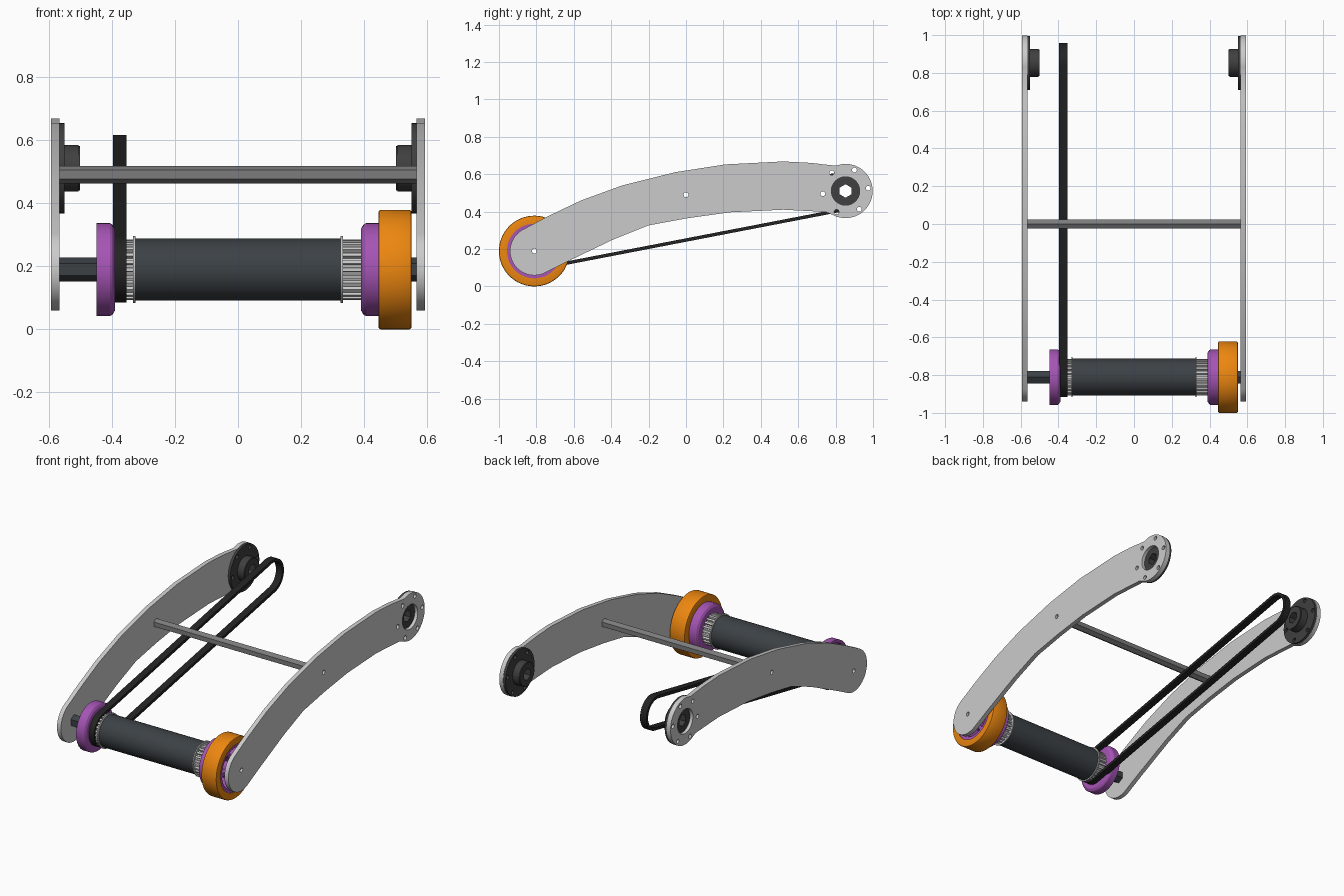
import bpy, bmesh
from math import sin, cos, pi, radians, atan2
from mathutils import Matrix

if "Cube" in bpy.data.objects:
    bpy.data.objects.remove(bpy.data.objects["Cube"])

AXLE = (-0.811, 0.189)    # roller axis (y, z)
PIVOT = (0.853, 0.51)     # bearing axis (y, z)
BAR = (0.0, 0.49)         # cross bar axis (y, z)


def material(name, rgb):
    m = bpy.data.materials.new(name)
    m.diffuse_color = (*rgb, 1)
    m.use_nodes = True
    m.node_tree.nodes["Principled BSDF"].inputs["Base Color"].default_value = m.diffuse_color
    return m


PURPLE = material("purple", (0.38, 0.09, 0.46))
ORANGE = material("orange", (0.84, 0.24, 0.005))
SLATE = material("slate", (0.045, 0.053, 0.06))
BLACK = material("black", (0.017, 0.017, 0.017))
DARK = material("dark_grey", (0.05, 0.05, 0.05))
STEEL = material("steel", (0.2, 0.2, 0.2))


def arc(c, r, a0, a1, n):
    """n+1 points along an arc, angles in degrees."""
    return [(c[0] + r * cos(radians(a0 + (a1 - a0) * i / n)),
             c[1] + r * sin(radians(a0 + (a1 - a0) * i / n))) for i in range(n + 1)]


def ring(c, r, n=32, start=0):
    return arc(c, r, start, start + 360, n)[:-1]


def finish(name, bm, mat):
    bmesh.ops.remove_doubles(bm, verts=bm.verts, dist=1e-5)
    bmesh.ops.recalc_face_normals(bm, faces=bm.faces)
    me = bpy.data.meshes.new(name)
    bm.to_mesh(me)
    bm.free()
    if mat:
        me.materials.append(mat)
    ob = bpy.data.objects.new(name, me)
    bpy.context.collection.objects.link(ob)
    return ob


def extrude(name, x0, x1, loops, mat=None):
    """Fill closed (y, z) loops, inner ones as holes, from x0 to x1."""
    cu = bpy.data.curves.new(name, 'CURVE')
    cu.dimensions = '2D'
    cu.fill_mode = 'BOTH'
    cu.extrude = abs(x1 - x0) / 2
    for pts in loops:
        s = cu.splines.new('POLY')
        s.points.add(len(pts) - 1)
        for p, (y, z) in zip(s.points, pts):
            p.co = (y, z, 0, 1)
        s.use_cyclic_u = True
    tmp = bpy.data.objects.new("tmp", cu)
    bpy.context.collection.objects.link(tmp)
    me = bpy.data.meshes.new_from_object(tmp)
    bm = bmesh.new()
    bm.from_mesh(me)
    bpy.data.objects.remove(tmp)
    bpy.data.curves.remove(cu)
    bpy.data.meshes.remove(me)
    bm.transform(Matrix(((0, 0, 1, (x0 + x1) / 2), (1, 0, 0, 0), (0, 1, 0, 0), (0, 0, 0, 1))))
    return finish(name, bm, mat)


def lathe(name, profile, c, mat=None, n=64):
    """Spin a closed (x, radius) profile about the x axis through c."""
    bm = bmesh.new()
    rows = [[bm.verts.new((x, c[0] + r * cos(2 * pi * i / n), c[1] + r * sin(2 * pi * i / n)))
             for x, r in profile] for i in range(n)]
    k = len(profile)
    for i in range(n):
        a, b = rows[i], rows[(i + 1) % n]
        for j in range(k):
            bm.faces.new((a[j], a[(j + 1) % k], b[(j + 1) % k], b[j]))
    return finish(name, bm, mat)


# Curved side plate outline
upper = [(0.80, 0.645), (0.67, 0.66), (0.52, 0.668), (0.21, 0.652), (-0.06, 0.61),
         (-0.34, 0.54), (-0.56, 0.46), (-0.74, 0.374)]
lower = [(-0.64, 0.13), (-0.39, 0.25), (-0.2, 0.326), (0.005, 0.364), (0.235, 0.396),
         (0.52, 0.41), (0.67, 0.402), (0.75, 0.397)]
outline = (upper + arc(AXLE, 0.13, 120, 298, 24) + lower
           + arc(PIVOT, 0.145, -118, 98, 32))
bolts = [ring(arc(PIVOT, 0.122, 7, 367, 6)[i], 0.013, 16) for i in range(6)]

# Gear teeth outline of the pulleys
teeth = []
for i in range(24):
    for da, r in ((-5, 0.083), (-3.5, 0.096), (3.5, 0.096), (5, 0.083)):
        a = radians(i * 15 + da)
        teeth.append((AXLE[0] + r * cos(a), AXLE[1] + r * sin(a)))

for s, side in ((-1, "left"), (1, "right")):
    # Side plates
    extrude(side + "_arm_plate", s * 0.565, s * 0.592,
            [outline, ring(AXLE, 0.013, 16), ring(BAR, 0.013, 16), ring(PIVOT, 0.076, 40)] + bolts)
    # Pivot bearings with hex bore
    bore = ring(PIVOT, 0.036, 6, 30)
    extrude(side + "_bearing_flange", s * 0.55, s * 0.565,
            [ring(PIVOT, 0.143, 48), ring(PIVOT, 0.07, 40)] + bolts, DARK)
    extrude(side + "_bearing_hub", s * 0.505, s * 0.573, [ring(PIVOT, 0.074, 40), bore], DARK)
    extrude(side + "_bearing_lip", s * 0.5, s * 0.505, [ring(PIVOT, 0.07, 40), bore], DARK)
    # Toothed pulleys and their thin guard rims
    extrude(side + "_pulley", s * 0.325, s * 0.4, [teeth, ring(AXLE, 0.036, 6, 30)])
    lathe(side + "_pulley_rim", [(s * x, r) for x, r in
          ((0.325, 0.04), (0.325, 0.106), (0.332, 0.106), (0.332, 0.04))], AXLE)
    # Purple wheel cores, dished on the outer side
    lathe(side + "_wheel_core", [(s * x, r) for x, r in
          ((0.39, 0.036), (0.39, 0.13), (0.398, 0.143), (0.405, 0.147), (0.448, 0.147),
           (0.448, 0.128), (0.415, 0.128), (0.415, 0.065), (0.448, 0.065), (0.448, 0.036))],
          AXLE, PURPLE)

# Orange tyre, with rim, hub and spokes inside
lathe("tyre", [(0.445, 0.146), (0.445, 0.182), (0.447, 0.187), (0.452, 0.189), (0.543, 0.189),
               (0.548, 0.187), (0.55, 0.182), (0.55, 0.146)], AXLE, ORANGE)
pockets = []
for i in range(6):
    a = i * 60
    pockets.append(arc(AXLE, 0.126, a + 5, a + 55, 8) + arc(AXLE, 0.07, a + 50, a + 10, 6))
extrude("spoked_rim", 0.448, 0.545,
        [ring(AXLE, 0.146, 64), ring(AXLE, 0.036, 6, 30)] + pockets, PURPLE)

# Roller tube
lathe("roller_tube", [(-0.326, 0.04), (-0.326, 0.098), (0.326, 0.098), (0.326, 0.04)], AXLE, SLATE)

# Hex axle and hex cross bar, bored for end bolts
extrude("hex_axle", -0.565, 0.565, [ring(AXLE, 0.038, 6, 30), ring(AXLE, 0.013, 16)], SLATE)
extrude("cross_bar", -0.565, 0.565, [ring(BAR, 0.028, 6, 30), ring(BAR, 0.013, 16)], STEEL)

# Drive belt
tilt = atan2(PIVOT[1] - AXLE[1], PIVOT[0] - AXLE[0]) * 180 / pi


def belt_loop(r):
    return arc(PIVOT, r, tilt - 90, tilt + 90, 24) + arc(AXLE, r, tilt + 90, tilt + 270, 24)


extrude("drive_belt", -0.396, -0.353, [belt_loop(0.105), belt_loop(0.087)], BLACK)

# Smooth round surfaces, keep hard edges
bpy.ops.object.select_all(action='SELECT')
bpy.context.view_layer.objects.active = bpy.context.selected_objects[0]
bpy.ops.object.shade_smooth_by_angle(angle=radians(25))
